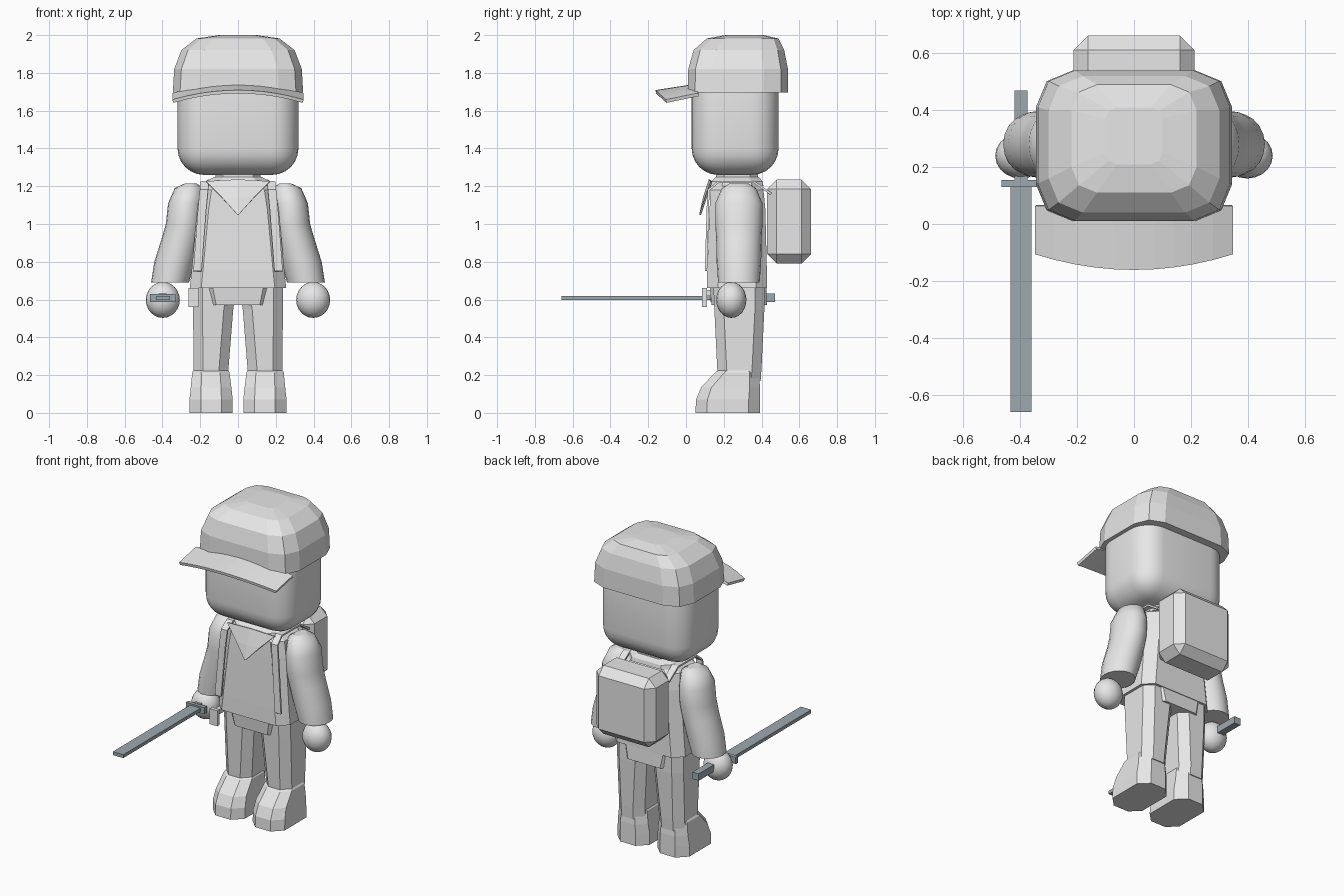
import bpy, bmesh, math
from mathutils import Matrix

cube = bpy.data.objects.get("Cube")
if cube:
    bpy.data.objects.remove(cube, do_unlink=True)


def material(name, rgb):
    m = bpy.data.materials.new(name)
    m.use_nodes = True
    m.diffuse_color = (*rgb, 1)
    m.node_tree.nodes["Principled BSDF"].inputs["Base Color"].default_value = (*rgb, 1)
    return m


GREY = material("light grey", (0.8, 0.8, 0.8))
STEEL = material("blue steel", (0.34, 0.40, 0.43))


def finish(bm, name, mat=GREY, smooth=False):
    bmesh.ops.recalc_face_normals(bm, faces=bm.faces)
    for f in bm.faces:
        f.smooth = smooth
    me = bpy.data.meshes.new(name)
    bm.to_mesh(me)
    bm.free()
    me.materials.append(mat)
    ob = bpy.data.objects.new(name, me)
    bpy.context.collection.objects.link(ob)
    return ob


def rounded_ring(x0, x1, y0, y1, z, r, seg):
    """Rectangle at height z with corners cut into seg pieces."""
    pts = []
    corners = ((x1 - r, y1 - r), (x0 + r, y1 - r), (x0 + r, y0 + r), (x1 - r, y0 + r))
    for k, (cx, cy) in enumerate(corners):
        for i in range(seg + 1):
            a = math.pi / 2 * (k + i / seg)
            pts.append((cx + r * math.cos(a), cy + r * math.sin(a), z))
    return pts


def skin(name, rings, smooth=False):
    """Join a stack of equal-sized rings and close both ends."""
    bm = bmesh.new()
    loops = [[bm.verts.new(p) for p in ring] for ring in rings]
    for a, b in zip(loops, loops[1:]):
        n = len(a)
        for i in range(n):
            bm.faces.new((a[i], a[(i + 1) % n], b[(i + 1) % n], b[i]))
    bm.faces.new(loops[0])
    bm.faces.new(loops[-1])
    return finish(bm, name, smooth=smooth)


def stack(name, rows, seg=1, side=1):
    """Rows of x0, x1, y0, y1, z, corner; side -1 mirrors across x."""
    rings = [[(x * side, y, z) for x, y, z in rounded_ring(*row, seg)] for row in rows]
    return skin(name, rings)


def box(name, x, y, z, mat=GREY, bevel=0, segs=1, smooth=False):
    bm = bmesh.new()
    bmesh.ops.create_cube(bm, size=1)
    lo, hi = zip(x, y, z)
    for v in bm.verts:
        v.co = [(a + b) / 2 + c * (b - a) for a, b, c in zip(lo, hi, v.co)]
    if bevel:
        bmesh.ops.bevel(bm, geom=bm.edges[:], offset=bevel, segments=segs,
                        profile=0.5, affect='EDGES')
    return finish(bm, name, mat, smooth)


def sheet(name, rows, thickness):
    """Grid of points thickened into a thin panel."""
    bm = bmesh.new()
    grid = [[bm.verts.new(p) for p in row] for row in rows]
    for a, b in zip(grid, grid[1:]):
        for i in range(len(a) - 1):
            bm.faces.new((a[i], a[i + 1], b[i + 1], b[i]))
    ob = finish(bm, name)
    mod = ob.modifiers.new("thickness", 'SOLIDIFY')
    mod.thickness = thickness
    mod.offset = 0
    return ob


# Head and neck
box("head", (-0.32, 0.32), (0.03, 0.49), (1.26, 1.86), bevel=0.14, segs=6, smooth=True)
stack("neck", [(-0.12, 0.12, 0.16, 0.38, z, 0.04) for z in (1.18, 1.3)])

# Faceted cap with curved brim
cap_rows = ((0.345, 0.01, 0.54, 1.695, 0.13), (0.338, 0.012, 0.54, 1.82, 0.13),
            (0.30, 0.04, 0.52, 1.92, 0.12), (0.22, 0.11, 0.49, 1.982, 0.09),
            (0.10, 0.21, 0.41, 2.0, 0.04))
stack("cap", [(-w, w, y0, y1, z, r) for w, y0, y1, z, r in cap_rows], seg=2)
steps = [i / 5 for i in range(-5, 6)]
sheet("cap_brim",
      [[(0.345 * t, -0.16 + 0.055 * t * t, 1.70 - 0.05 * t * t) for t in steps],
       [(0.345 * t, 0.065, 1.735 - 0.05 * t * t) for t in steps]], 0.018)

# Shirt, collar, scarf and lower flap
shirt_rows = ((0.255, 0.11, 0.43, 0.66, 0.06), (0.245, 0.112, 0.428, 0.76, 0.06),
              (0.215, 0.125, 0.42, 1.08, 0.06), (0.20, 0.13, 0.41, 1.18, 0.06),
              (0.15, 0.15, 0.39, 1.215, 0.05))
stack("shirt", [(-w, w, y0, y1, z, r) for w, y0, y1, z, r in shirt_rows])
stack("collar", [(-0.17, 0.17, 0.13, 0.41, 1.20, 0.06),
                 (-0.165, 0.165, 0.135, 0.405, 1.225, 0.06),
                 (-0.125, 0.125, 0.16, 0.385, 1.25, 0.05)])
sheet("scarf", [[(-0.17, 0.135, 1.225), (0, 0.125, 1.235), (0.17, 0.135, 1.225)],
                [(-0.085, 0.105, 1.14), (0, 0.095, 1.14), (0.085, 0.105, 1.14)],
                [(-0.004, 0.075, 1.05), (0, 0.075, 1.048), (0.004, 0.075, 1.05)]], 0.01)
stack("shirt_flap", [(-0.145, 0.145, 0.135, 0.43, 0.57, 0.03),
                     (-0.165, 0.165, 0.125, 0.425, 0.67, 0.03)])

# Backpack
box("backpack", (-0.212, 0.212), (0.43, 0.662), (0.79, 1.235), bevel=0.05)

arm_rows = ((0.25, 1.215, 0.03, 0.05), (0.26, 1.19, 0.075, 0.09),
            (0.275, 1.11, 0.095, 0.125), (0.282, 1.0, 0.10, 0.125),
            (0.30, 0.92, 0.105, 0.12), (0.335, 0.80, 0.108, 0.118),
            (0.36, 0.69, 0.10, 0.11))
for side, label in ((1, "left"), (-1, "right")):
    # Sleeve
    rings = []
    for cx, z, rx, ry in arm_rows:
        angles = [math.tau * i / 20 for i in range(20)]
        rings.append([(side * (cx + rx * math.cos(a)), 0.28 + ry * math.sin(a), z)
                      for a in angles])
    sleeve = skin(label + "_arm", rings, smooth=True)
    sleeve.data.polygons[-1].use_smooth = False
    sleeve.data.polygons[-2].use_smooth = False

    # Hand
    bm = bmesh.new()
    bmesh.ops.create_uvsphere(bm, u_segments=20, v_segments=12, radius=1,
                              matrix=Matrix.Translation((side * 0.398, 0.24, 0.598))
                              @ Matrix.Diagonal((0.09, 0.08, 0.095, 1)))
    finish(bm, label + "_hand", smooth=True)

    # Shoulder strap
    path = ((0.215, 0.106, 0.75), (0.19, 0.115, 1.08), (0.18, 0.12, 1.18),
            (0.175, 0.17, 1.222), (0.175, 0.36, 1.222), (0.175, 0.45, 1.16))
    sheet(label + "_strap", [[(side * (x - 0.022), y, z), (side * (x + 0.022), y, z)]
                             for x, y, z in path], 0.012)

    # Trouser leg
    stack(label + "_leg", [(0.052, 0.235, 0.17, 0.395, 0.17, 0.05),
                           (0.05, 0.235, 0.165, 0.40, 0.24, 0.05),
                           (0.025, 0.238, 0.15, 0.415, 0.55, 0.05),
                           (0.005, 0.238, 0.145, 0.415, 0.67, 0.05)], side=side)

    # Boot
    stack(label + "_boot", [(0.028, 0.257, 0.05, 0.392, 0, 0.06),
                            (0.028, 0.257, 0.053, 0.392, 0.07, 0.06),
                            (0.035, 0.25, 0.08, 0.392, 0.135, 0.055),
                            (0.045, 0.242, 0.155, 0.385, 0.215, 0.05),
                            (0.055, 0.232, 0.18, 0.375, 0.23, 0.045)], side=side)

# Hip pouch
box("hip_pouch", (-0.262, -0.208), (0.085, 0.11), (0.56, 0.66))
box("pouch_loop", (-0.25, -0.22), (0.105, 0.17), (0.62, 0.65))

# Sword held in the right hand
box("sword_blade", (-0.435, -0.36), (-0.66, 0.135), (0.598, 0.62), STEEL)
box("sword_guard", (-0.465, -0.332), (0.13, 0.155), (0.587, 0.63), STEEL)
box("sword_grip", (-0.42, -0.375), (0.15, 0.47), (0.587, 0.632), STEEL)
